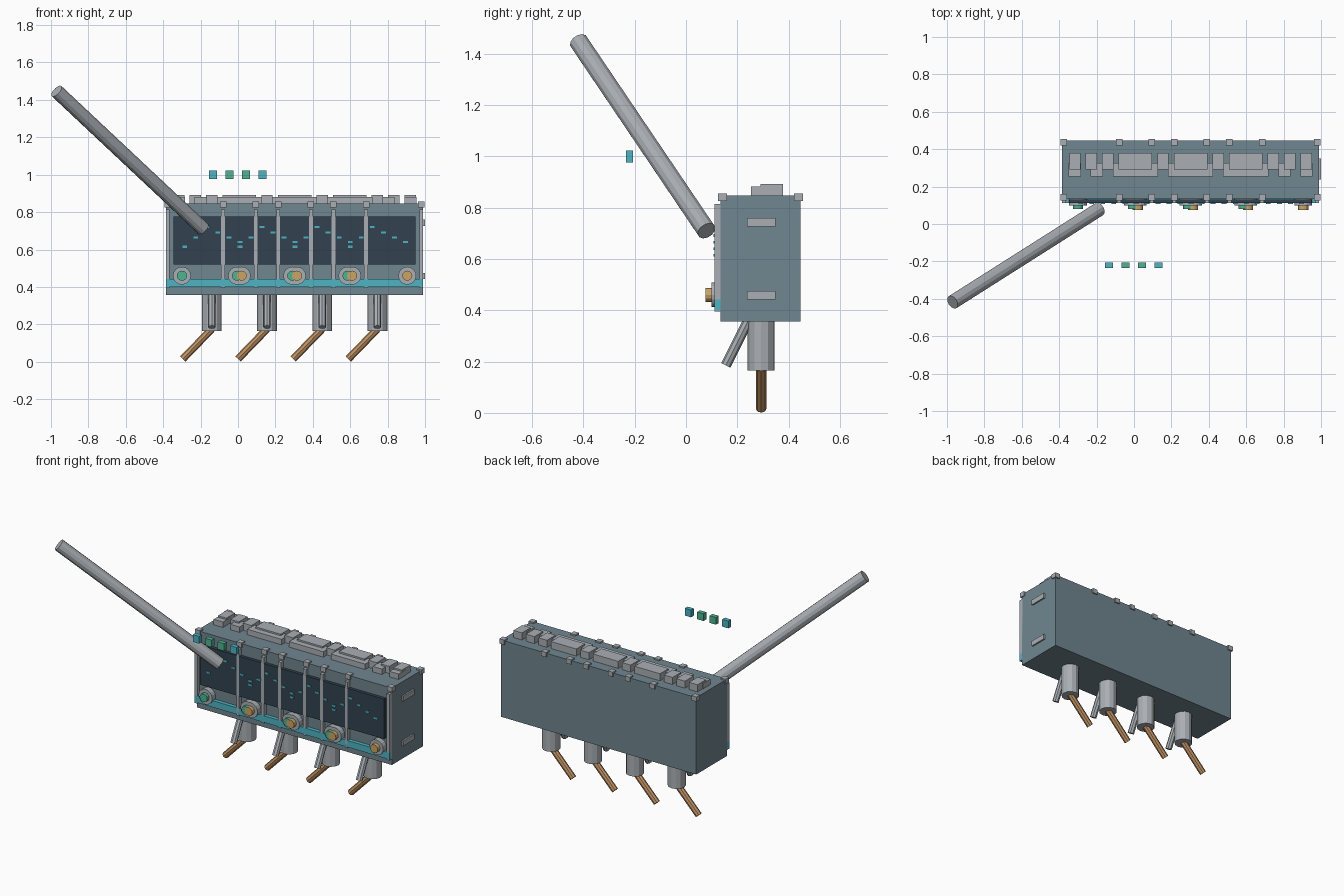
import bpy
from mathutils import Vector

if "Cube" in bpy.data.objects:
    bpy.data.objects.remove(bpy.data.objects["Cube"], do_unlink=True)


def material(name, rgb):
    lin = [((v / 255 + 0.055) / 1.055) ** 2.4 for v in rgb] + [1]
    m = bpy.data.materials.new(name)
    m.use_nodes = True
    m.diffuse_color = lin
    m.node_tree.nodes["Principled BSDF"].inputs["Base Color"].default_value = lin
    return m


SLATE = material("slate", (112, 134, 144))
GREY = material("light grey", (170, 175, 180))
DARK = material("dark panel", (50, 66, 80))
CYAN = material("cyan", (78, 180, 195))
GREEN = material("green", (78, 178, 145))
GOLD = material("gold", (202, 165, 102))
BROWN = material("copper", (192, 146, 100))


def box(name, center, size, mat):
    bpy.ops.mesh.primitive_cube_add(size=1, location=center)
    o = bpy.context.object
    o.name = name
    o.scale = size
    o.data.materials.append(mat)
    return o


def rod(name, start, end, radius, mat, sides=12):
    a, b = Vector(start), Vector(end)
    bpy.ops.mesh.primitive_cylinder_add(vertices=sides, radius=radius,
                                        depth=(b - a).length, location=(a + b) / 2)
    o = bpy.context.object
    o.name = name
    o.rotation_euler = (b - a).to_track_quat('Z', 'Y').to_euler()
    o.data.materials.append(mat)
    return o


# Overlapping modules share one long case
PITCH = 0.295
HALF = 0.245
centers = [-0.14 + PITCH * i for i in range(4)]
left, right = centers[0] - HALF, centers[-1] + HALF
mid = (left + right) / 2
LEG_Y = 0.293

box("case", (mid, 0.291, 0.602), (right - left, 0.312, 0.49), SLATE)
box("display_panel", (mid, 0.122, 0.648), (right - left - 0.08, 0.02, 0.255), DARK)
box("light_strip", (mid, 0.1235, 0.422), (right - left, 0.025, 0.042), CYAN)

mark_heights = (0.615, 0.665, 0.72, 0.692, 0.665, 0.64)

for n, c in enumerate(centers):
    tag = f"_{n + 1}"
    for side in (-1, 1):
        # Upright trim and top corner caps
        box("front_trim" + tag, (c + side * 0.235, 0.126, 0.605), (0.02, 0.03, 0.42), GREY)
        for y in (0.143, 0.438):
            box("corner_cap" + tag, (c + side * 0.235, y, 0.841), (0.035, 0.035, 0.03), GREY)
        # Dial on a round base
        x = c + side * 0.16
        rod("dial_base" + tag, (x, 0.14, 0.46), (x, 0.1, 0.46), 0.048, GREY, 16)
        tip = 0.08 if side < 0 else 0.076
        rod("dial" + tag, (x, 0.11, 0.46), (x, tip, 0.46), 0.027,
            GREEN if side < 0 else GOLD)

    # Display marks
    for i, z in enumerate(mark_heights):
        box("display_mark" + tag, (c - 0.145 + 0.059 * i, 0.11, z), (0.026, 0.006, 0.011), CYAN)

    # Two rows of keys on top
    for i in range(5):
        box("rear_key" + tag, (c + (i - 2) * 0.088, 0.335, 0.866), (0.06, 0.088, 0.052), GREY)
    for i in range(4):
        box("front_key" + tag, (c + (i - 1.5) * 0.118, 0.29, 0.861), (0.065, 0.072, 0.042), GREY)

    # Leg, slanted side tube and angled foot
    rod("leg" + tag, (c, LEG_Y, 0.165), (c, LEG_Y, 0.38), 0.053, GREY)
    rod("slanted_tube" + tag, (c, 0.25, 0.375), (c, 0.155, 0.185), 0.02, GREY, 8)
    rod("foot" + tag, (c, LEG_Y, 0.175), (c - 0.155, LEG_Y, 0.015), 0.02, BROWN, 8)

# Grips on the left end
for z in (0.743, 0.458):
    box("end_grip", (right, LEG_Y, z), (0.02, 0.112, 0.033), GREY)

# Long raised arm
rod("long_arm", (-0.185, 0.08, 0.71), (-0.97, -0.418, 1.447), 0.038, GREY)

# Floating row of indicator blocks
for i, mat in enumerate((CYAN, GREEN, GREEN, CYAN)):
    box("indicator", (-0.133 + 0.088 * i, -0.22, 1.0), (0.044, 0.028, 0.046), mat)
